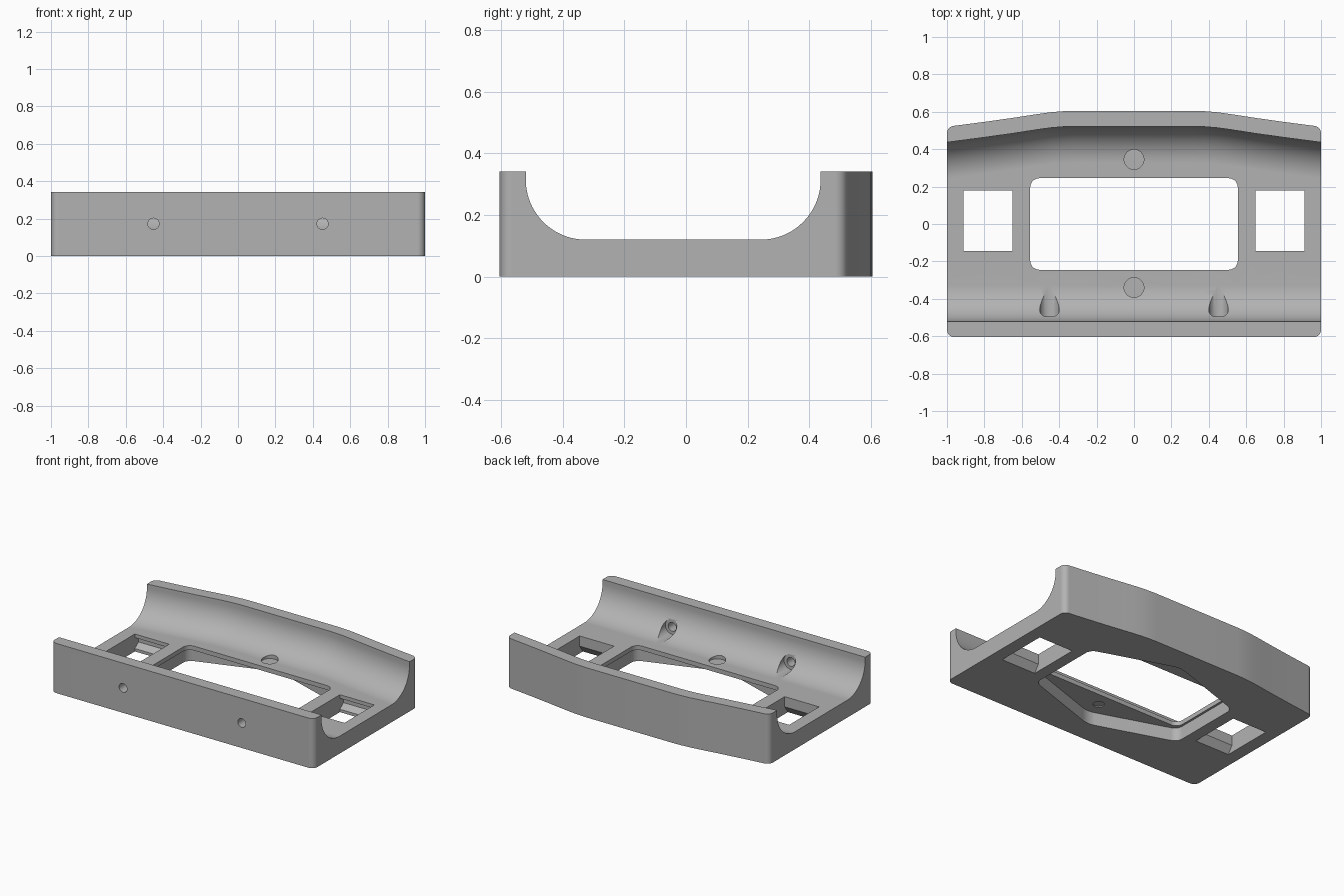
import bpy, bmesh, math
from mathutils import Vector, Matrix

if "Cube" in bpy.data.objects:
    bpy.data.objects.remove(bpy.data.objects["Cube"])

HEIGHT, FLOOR, CEILING = 0.342, 0.12, 0.09

grey = bpy.data.materials.new("light grey plastic")
grey.use_nodes = True
grey.diffuse_color = (0.45, 0.45, 0.45, 1)
grey.node_tree.nodes["Principled BSDF"].inputs["Base Color"].default_value = (0.45, 0.45, 0.45, 1)


def loft(name, sections):
    """Closed solid through a row of matching loops."""
    bm = bmesh.new()
    rings = [[bm.verts.new(p) for p in s] for s in sections]
    n = len(rings[0])
    for a, b in zip(rings, rings[1:]):
        for i in range(n):
            j = (i + 1) % n
            bm.faces.new((a[i], a[j], b[j], b[i]))
    bm.faces.new(rings[0][::-1])
    bm.faces.new(rings[-1])
    bmesh.ops.recalc_face_normals(bm, faces=bm.faces)
    mesh = bpy.data.meshes.new(name)
    bm.to_mesh(mesh)
    bm.free()
    mesh.materials.append(grey)
    obj = bpy.data.objects.new(name, mesh)
    bpy.context.collection.objects.link(obj)
    return obj


def prism(name, outline, z0, z1):
    return loft(name, [[(x, y, z) for x, y in outline] for z in (z0, z1)])


def cylinder(name, centre, radius, depth, along_y=False):
    turn = Matrix.Rotation(math.pi / 2 if along_y else 0, 3, "X")
    ring = [(radius * math.cos(t * math.tau / 40), radius * math.sin(t * math.tau / 40)) for t in range(40)]
    return loft(name, [[Vector(centre) + turn @ Vector((x, y, z)) for x, y in ring]
                       for z in (-depth / 2, depth / 2)])


def rounded(points, radii, steps=8):
    """Replace each corner by an arc of the given radius."""
    out = []
    for i, r in enumerate(radii):
        p = Vector(points[i])
        if not r:
            out.append(p)
            continue
        u = (Vector(points[i - 1]) - p).normalized()
        v = (Vector(points[(i + 1) % len(points)]) - p).normalized()
        half = u.angle(v) / 2
        centre = p + (u + v).normalized() * r / math.sin(half)
        a = p + u * r / math.tan(half) - centre
        b = p + v * r / math.tan(half) - centre
        sweep = math.pi - 2 * half
        for k in range(steps + 1):
            t = k / steps
            out.append(centre + (a * math.sin((1 - t) * sweep) + b * math.sin(t * sweep)) / math.sin(sweep))
    return out


# bowed back edge
half_back = [(0.32, 0.605), (0.38, 0.603), (0.44, 0.598), (0.5, 0.59), (0.56, 0.581),
             (0.65, 0.567), (0.8, 0.546), (1.0, 0.52)]
back = half_back[::-1] + [(-x, y) for x, y in half_back]

# main body
outline = back + [(-1, -0.605), (1, -0.605)]
radii = [0.04] + [0] * (len(back) - 2) + [0.04] * 3
body = prism("cradle_body", rounded(outline, radii), 0, HEIGHT)
cutters = []


# long channel with rounded lower sides, following the bowed back
def channel_section(x, wall_y):
    r = 0.195
    pts = [(x, -0.52, 0.6)]
    for side, y in ((-1, -0.52), (1, wall_y)):
        arc = []
        for k in range(21):
            t = k / 20 * math.pi / 2
            arc.append((x, y - side * r * (1 - math.cos(t)), FLOOR + r * (1 - math.sin(t))))
        pts += arc if side < 0 else arc[::-1]
    return pts + [(x, wall_y, 0.6)]


path = [(1.1, 0.505)] + back + [(-1.1, 0.505)]
cutters.append(loft("channel_cutter", [channel_section(x, y - 0.083) for x, y in path]))

# central opening and the pointed pocket under it
w, d = 0.555, 0.245
cutters.append(prism("opening_cutter", rounded([(w, d), (-w, d), (-w, -d), (w, -d)], [0.05] * 4), -0.1, 0.5))
w, d = 0.57, 0.26
pocket = [(w, d), (0, 0.45), (-w, d), (-w, -d), (0, -0.45), (w, -d)]
cutters.append(prism("pocket_cutter", rounded(pocket, [0.06, 0.15, 0.06] * 2), -0.1, CEILING))

# shallow round recesses, above and below the thin plate
for y in (-0.34, 0.345):
    cutters.append(cylinder("recess_cutter", (0, y, 0.257), 0.053, 0.3))
    cutters.append(cylinder("underside_recess_cutter", (0, y, 0.0), 0.035, 0.194))

for s in (-1, 1):
    # side socket with an undercut back and a sloped front
    profile = [(-0.18, -0.05), (-0.18, 0), (-0.145, 0.05), (-0.145, 0.2), (0.18, 0.2), (0.18, 0.095),
               (0.22, 0.095), (0.22, 0.05), (0.18, 0.02), (0.18, -0.05)]
    cutters.append(loft("socket_cutter", [[(s * x, y, z) for y, z in profile] for x in (0.65, 0.912)]))
    # screw hole with a wide counterbore
    cutters.append(cylinder("screw_cutter", (s * 0.452, -0.55, 0.172), 0.03, 0.3, True))
    cutters.append(cylinder("counterbore_cutter", (s * 0.452, -0.345, 0.172), 0.052, 0.3, True))

bpy.ops.object.select_all(action="DESELECT")
bpy.context.view_layer.objects.active = body
body.select_set(True)
for cutter in cutters:
    cutter.hide_render = True
    mod = body.modifiers.new("cut", "BOOLEAN")
    mod.operation, mod.solver, mod.object = "DIFFERENCE", "EXACT", cutter
    bpy.ops.object.modifier_apply(modifier=mod.name)
    bpy.data.objects.remove(cutter)

bpy.ops.object.shade_smooth_by_angle(angle=math.radians(30))
normals = body.modifiers.new("flat_panels", "WEIGHTED_NORMAL")
normals.keep_sharp = True
